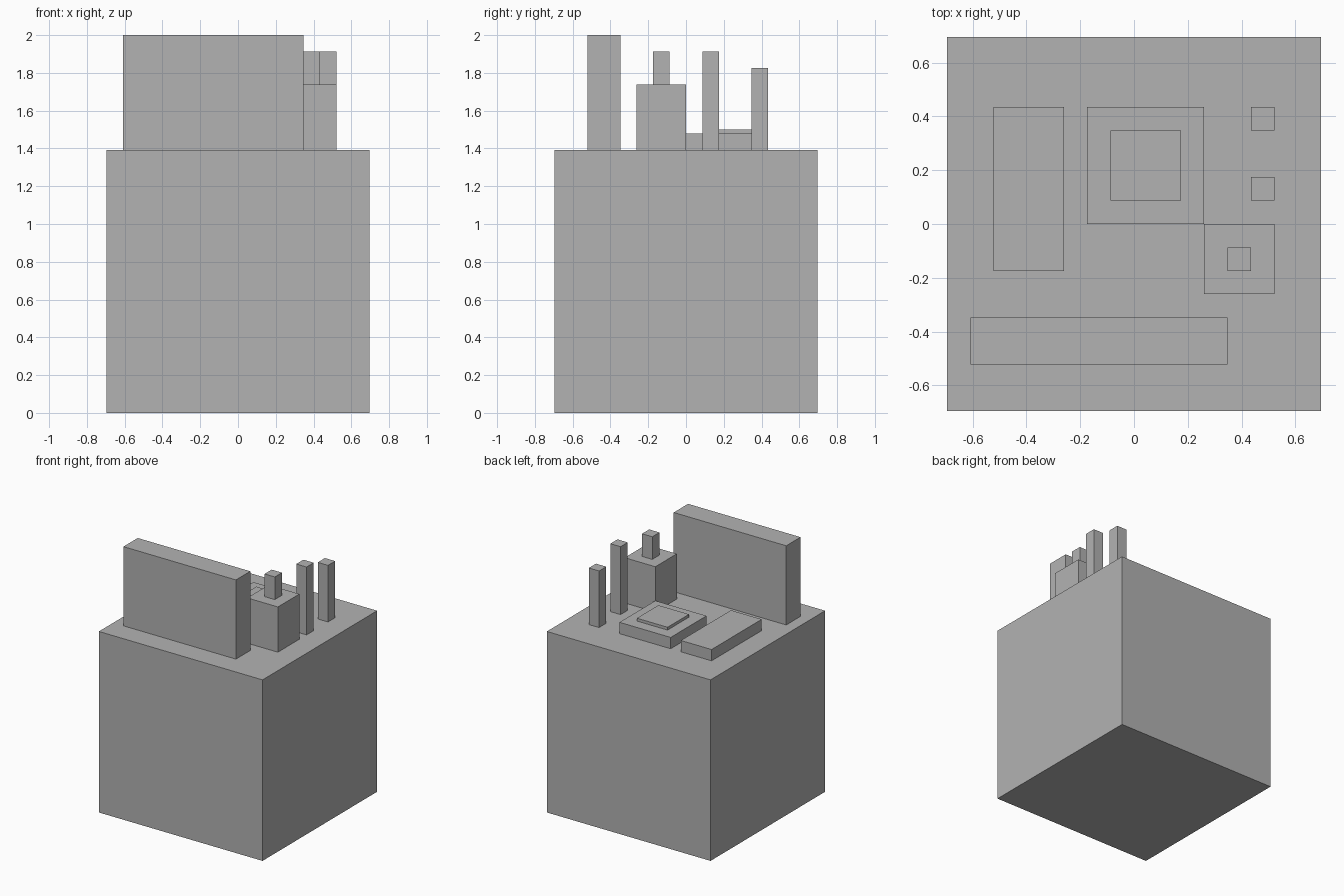
import bpy

# Remove the default cube
cube = bpy.data.objects.get("Cube")
if cube:
    bpy.data.objects.remove(cube, do_unlink=True)

UNIT = 2 / 23   # the model sits on a block grid 23 units tall
HALF = 8        # half the width of the base, in grid units

# Single flat grey
grey = bpy.data.materials.new("plain grey")
grey.use_nodes = True
grey.diffuse_color = (0.448, 0.448, 0.448, 1)
bsdf = next(n for n in grey.node_tree.nodes if n.type == "BSDF_PRINCIPLED")
bsdf.inputs["Base Color"].default_value = grey.diffuse_color


def box(name, low, high):
    """Box between two corners, counted in grid units from the base corner."""
    offset = (HALF, HALF, 0)
    centre = [((a + b) / 2 - o) * UNIT for a, b, o in zip(low, high, offset)]
    bpy.ops.mesh.primitive_cube_add(size=1, location=centre)
    obj = bpy.context.object
    obj.name = name
    obj.scale = [(b - a) * UNIT for a, b in zip(low, high)]
    bpy.ops.object.transform_apply(location=False, rotation=False, scale=True)
    obj.data.materials.append(grey)
    return obj


# Large base block
box("base_block", (0, 0, 0), (16, 16, 16))

# Upright panel at the front
box("front_panel", (1, 2, 16), (12, 4, 23))

# Low slab and stepped pad
box("low_slab", (2, 6, 16), (5, 13, 17))
box("pad", (6, 8, 16), (11, 13, 17))
box("pad_plate", (7, 9, 17), (10, 12, 17.25))

# Small block with a stub on top
box("small_block", (11, 5, 16), (14, 8, 20))
box("block_stub", (12, 6, 20), (13, 7, 22))

# Two thin posts along the left side
box("tall_post", (13, 9, 16), (14, 10, 22))
box("short_post", (13, 12, 16), (14, 13, 21))
